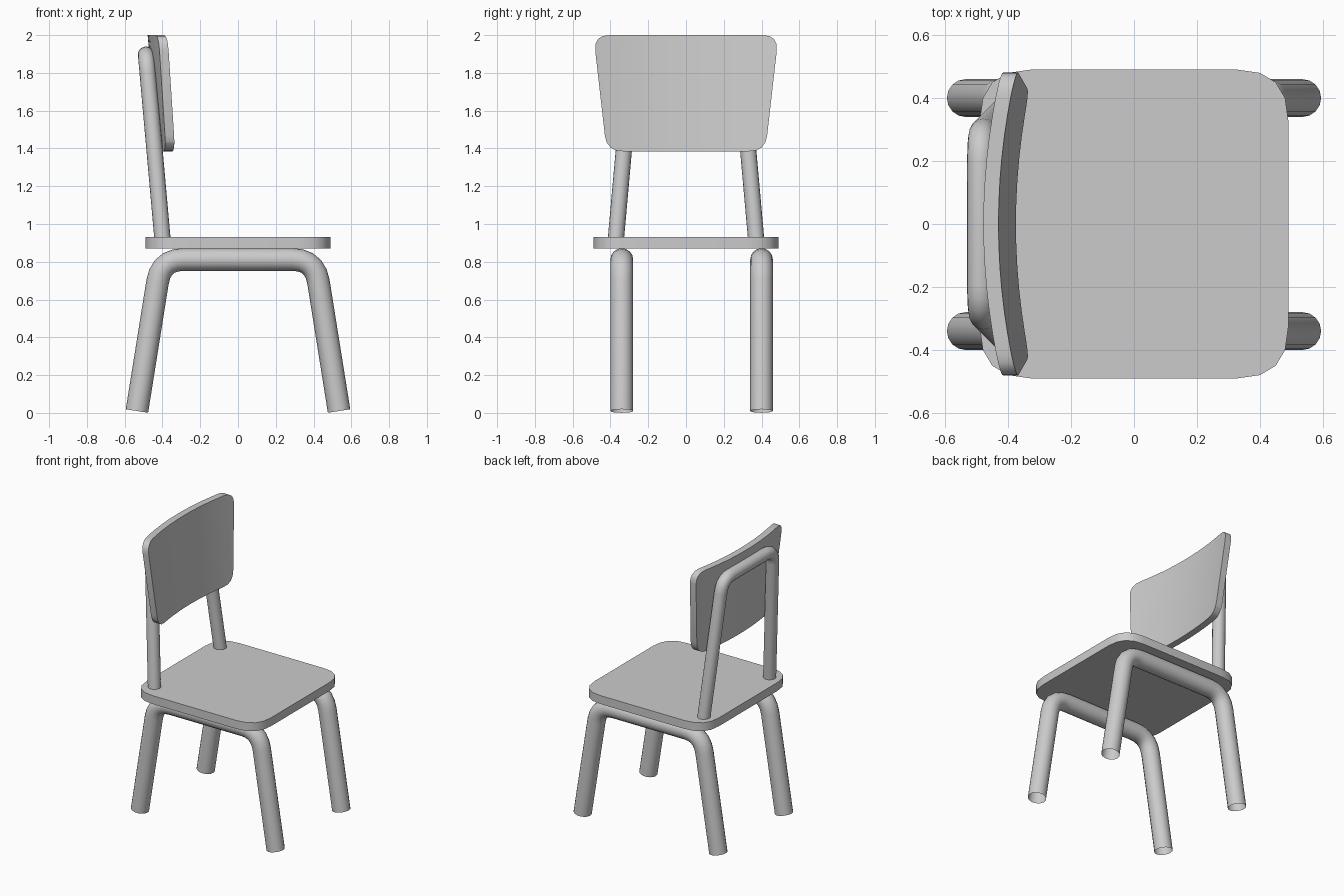
import bpy, bmesh
from mathutils import Vector

if "Cube" in bpy.data.objects:
    bpy.data.objects.remove(bpy.data.objects["Cube"])


def rounded(points, trim, segs, closed=False):
    """Replace the corners of a path with short curved runs."""
    pts = [Vector(p) for p in points]
    n, out = len(pts), []
    for i, p in enumerate(pts):
        if not closed and i in (0, n - 1):
            out.append(p)
            continue
        a = p + (pts[i - 1] - p).normalized() * trim
        b = p + (pts[(i + 1) % n] - p).normalized() * trim
        for k in range(segs + 1):
            t = k / segs
            out.append(a * (1 - t) ** 2 + p * 2 * t * (1 - t) + b * t * t)
    return out


def smooth(obj):
    bpy.ops.object.select_all(action='DESELECT')
    obj.select_set(True)
    bpy.context.view_layer.objects.active = obj
    bpy.ops.object.shade_smooth_by_angle(angle=0.6)


def tube(name, path, radius):
    """Open-ended round tube along a path."""
    curve = bpy.data.curves.new(name, 'CURVE')
    curve.dimensions = '3D'
    curve.bevel_depth = radius
    curve.bevel_resolution = 6
    spline = curve.splines.new('POLY')
    spline.points.add(len(path) - 1)
    for sp, p in zip(spline.points, path):
        sp.co = (*p, 1)
    obj = bpy.data.objects.new(name, curve)
    bpy.context.collection.objects.link(obj)
    bpy.ops.object.select_all(action='DESELECT')
    obj.select_set(True)
    bpy.context.view_layer.objects.active = obj
    bpy.ops.object.convert(target='MESH')
    smooth(bpy.context.view_layer.objects.active)


def plate(name, outline, offset, cuts=(), bend=None):
    """Extruded outline, optionally sliced along y and bent."""
    bm = bmesh.new()
    face = bm.faces.new([bm.verts.new(p) for p in outline])
    res = bmesh.ops.extrude_face_region(bm, geom=[face], use_keep_orig=True)
    moved = [v for v in res['geom'] if isinstance(v, bmesh.types.BMVert)]
    bmesh.ops.translate(bm, verts=moved, vec=offset)
    for y in cuts:
        bmesh.ops.bisect_plane(bm, geom=bm.verts[:] + bm.edges[:] + bm.faces[:],
                               plane_co=(0, y, 0), plane_no=(0, 1, 0))
    if bend:
        for v in bm.verts:
            v.co.x += bend(v.co)
    bmesh.ops.recalc_face_normals(bm, faces=bm.faces[:])
    mesh = bpy.data.meshes.new(name)
    bm.to_mesh(mesh)
    bm.free()
    obj = bpy.data.objects.new(name, mesh)
    bpy.context.collection.objects.link(obj)
    smooth(obj)


# Seat
s = 0.49
plate("seat", rounded([(-s, -s, 0.87), (s, -s, 0.87), (s, s, 0.87), (-s, s, 0.87)],
                      0.16, 4, True), (0, 0, 0.06))

# Two bent leg hoops
for name, y in (("near_leg_hoop", -0.34), ("far_leg_hoop", 0.40)):
    tube(name, rounded([(-0.535, y, 0.01), (-0.407, y, 0.812),
                        (0.407, y, 0.812), (0.535, y, 0.01)], 0.12, 5), 0.06)

# Backrest support hoop
tube("backrest_hoop", rounded([(-0.398, -0.373, 0.90), (-0.487, -0.284, 1.897),
                               (-0.487, 0.284, 1.897), (-0.398, 0.373, 0.90)], 0.09, 5), 0.043)

# Curved, leaning backrest
plate("backrest", rounded([(-0.375, -0.42, 1.385), (-0.375, 0.42, 1.385),
                           (-0.375, 0.49, 2.0), (-0.375, -0.49, 2.0)], 0.085, 4, True),
      (-0.048, 0, 0), [i * 0.07 for i in range(-6, 7)],
      lambda c: 0.24 * c.y ** 2 - 0.09 * (c.z - 1.385))
